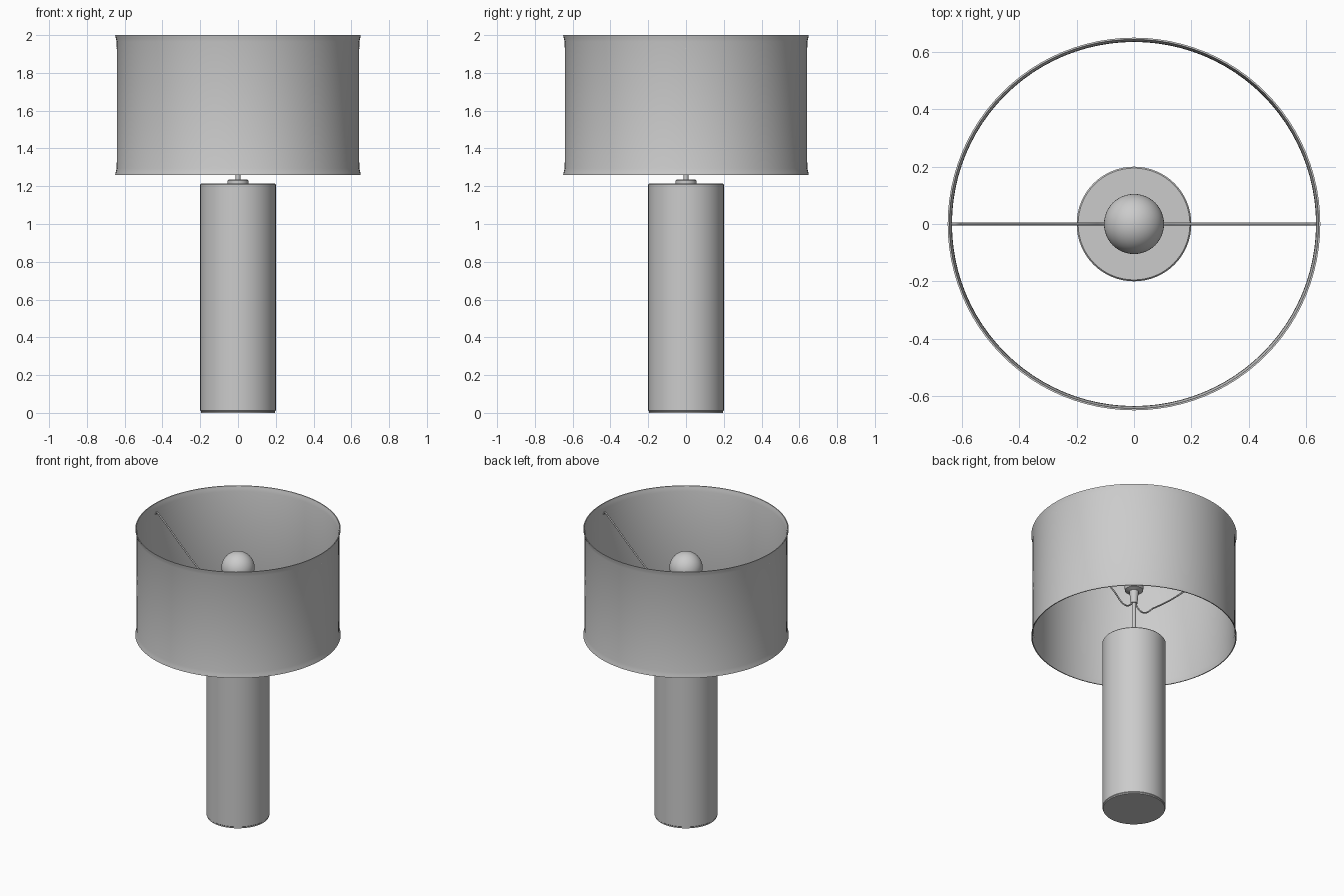
import bpy, bmesh, math

if "Cube" in bpy.data.objects:
    bpy.data.objects.remove(bpy.data.objects["Cube"])


def lathe(name, profile, steps=64, closed=False):
    """Revolve an (r, z) profile about the z axis; points with r = 0 become poles."""
    bm = bmesh.new()
    verts = [bm.verts.new((r, 0, z)) for r, z in profile]
    edges = [bm.edges.new(p) for p in zip(verts, verts[1:])]
    if closed:
        edges.append(bm.edges.new((verts[-1], verts[0])))
    bmesh.ops.spin(bm, geom=verts + edges, cent=(0, 0, 0), axis=(0, 0, 1),
                   angle=math.tau, steps=steps, use_duplicate=False)
    bmesh.ops.remove_doubles(bm, verts=bm.verts, dist=1e-5)
    bmesh.ops.recalc_face_normals(bm, faces=bm.faces)
    mesh = bpy.data.meshes.new(name)
    bm.to_mesh(mesh)
    bm.free()
    obj = bpy.data.objects.new(name, mesh)
    bpy.context.collection.objects.link(obj)
    bpy.ops.object.select_all(action='DESELECT')
    obj.select_set(True)
    bpy.context.view_layer.objects.active = obj
    bpy.ops.object.shade_smooth_by_angle(angle=math.radians(35))
    return obj


def wire(name, points, radius):
    """Round wire smoothly following the points."""
    curve = bpy.data.curves.new(name, 'CURVE')
    curve.dimensions = '3D'
    curve.bevel_depth = radius
    curve.bevel_resolution = 2
    curve.resolution_u = 6
    curve.use_fill_caps = True
    spline = curve.splines.new('BEZIER')
    spline.bezier_points.add(len(points) - 1)
    for bp, co in zip(spline.bezier_points, points):
        bp.co = co
        bp.handle_left_type = bp.handle_right_type = 'AUTO'
    obj = bpy.data.objects.new(name, curve)
    bpy.context.collection.objects.link(obj)
    return obj


# Column body with slightly eased edges
lathe("body", [(0, 0), (0.196, 0), (0.196, 0.008), (0.2, 0.012), (0.2, 1.209),
               (0.195, 1.215), (0, 1.215)])

# Thin open drum shade with flared rims
outer = [(0.650, 2.0), (0.647, 1.985), (0.642, 1.965), (0.641, 1.63),
         (0.642, 1.295), (0.647, 1.275), (0.650, 1.26)]
inner = [(r - 0.006, z) for r, z in reversed(outer)]
lathe("shade", outer + inner, steps=96, closed=True)

# Collar on the column, stem and socket
lathe("collar", [(0, 1.212), (0.055, 1.212), (0.055, 1.23), (0.05, 1.235), (0, 1.235)], 40)
lathe("stem", [(0, 1.23), (0.013, 1.23), (0.013, 1.54), (0, 1.54)], 20)
lathe("socket", [(0, 1.5), (0.022, 1.5), (0.026, 1.55), (0.03, 1.585), (0.058, 1.595),
                 (0.06, 1.625), (0, 1.625)], 40)

# Globe bulb with a short neck
R, CZ = 0.105, 1.73
globe = [(R * math.cos(a), CZ + R * math.sin(a))
         for a in (math.radians(-55 + 145 * i / 20) for i in range(20))]
lathe("bulb", [(0, 1.61), (0.045, 1.61), (0.05, 1.63)] + globe + [(0, CZ + R)], 48)

# Two bent wires carrying the shade
arm = [(0.008, 1.515), (0.03, 1.48), (0.075, 1.462), (0.16, 1.525), (0.31, 1.645),
       (0.6, 1.925), (0.628, 1.945), (0.639, 1.925)]
for side, sign in (("right", 1), ("left", -1)):
    wire(f"shade_arm_{side}", [(sign * x, 0, z) for x, z in arm], 0.005)
